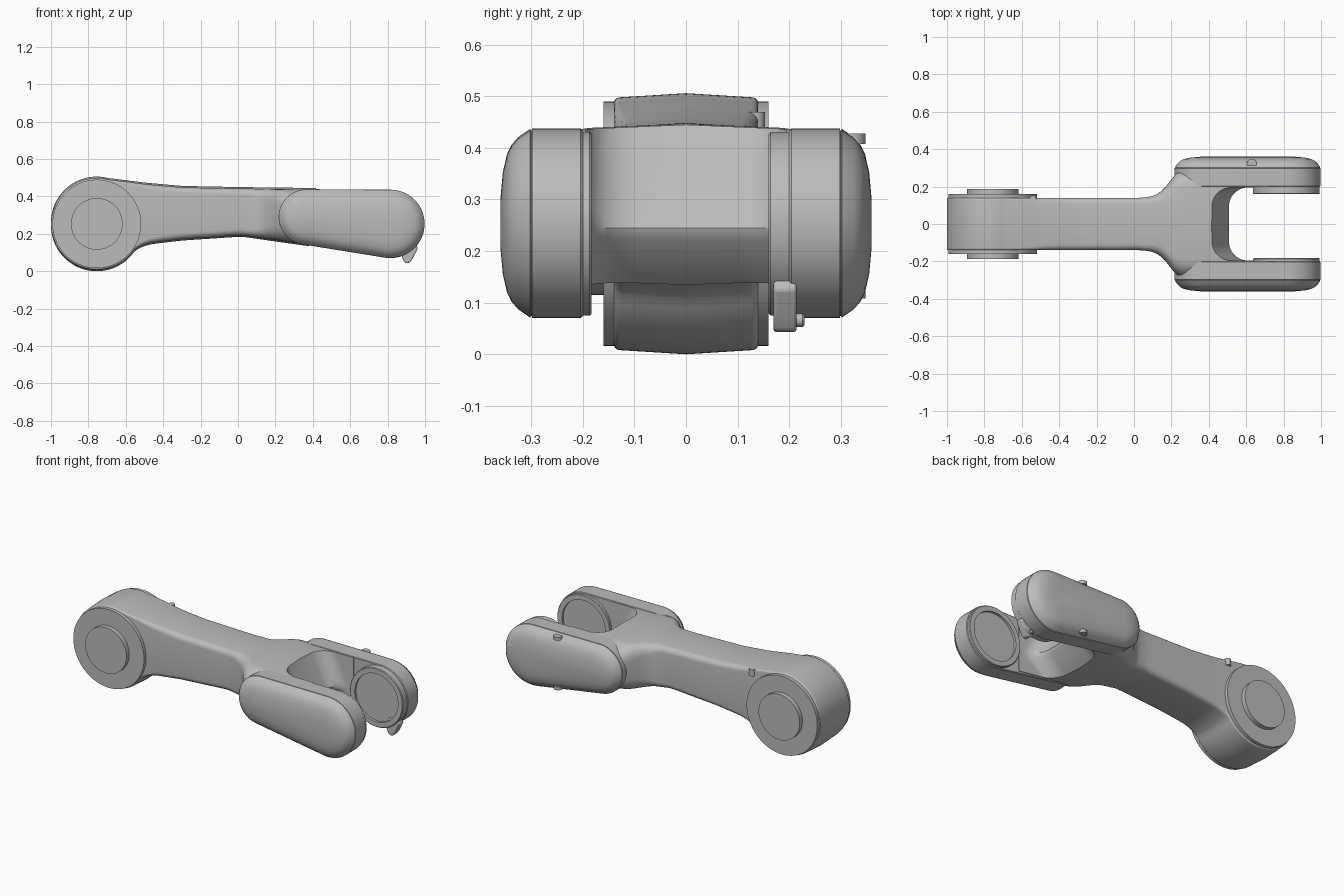
import bpy, bmesh
from math import pi, sin, cos, acos, atan2, hypot, sqrt, radians

if "Cube" in bpy.data.objects:
    bpy.data.objects.remove(bpy.data.objects["Cube"], do_unlink=True)

grey = bpy.data.materials.new("satin grey")
grey.use_nodes = True
grey.diffuse_color = (0.5, 0.5, 0.5, 1)
grey.node_tree.nodes["Principled BSDF"].inputs["Base Color"].default_value = (0.5, 0.5, 0.5, 1)

HUB_X, HUB_R, AXIS_Z = -0.755, 0.245, 0.253
TIP_X, TIP_R = 0.815, 0.183
NECK_X, NECK_Z, NECK_R = 0.365, 0.29, 0.148
SLOT = 0.195


def loft(name, rings):
    """Skin a list of equal-length point rings and close both ends."""
    bm = bmesh.new()
    loops = [[bm.verts.new(p) for p in ring] for ring in rings]
    n = len(loops[0])
    for a, b in zip(loops, loops[1:]):
        for i in range(n):
            j = (i + 1) % n
            bm.faces.new((a[i], a[j], b[j], b[i]))
    bm.faces.new(loops[0])
    bm.faces.new(loops[-1])
    bmesh.ops.recalc_face_normals(bm, faces=bm.faces)
    mesh = bpy.data.meshes.new(name)
    bm.to_mesh(mesh)
    bm.free()
    mesh.materials.append(grey)
    obj = bpy.data.objects.new(name, mesh)
    bpy.context.collection.objects.link(obj)
    return obj


def smooth(obj, angle=30):
    bpy.ops.object.select_all(action='DESELECT')
    obj.select_set(True)
    bpy.context.view_layer.objects.active = obj
    bpy.ops.object.shade_smooth_by_angle(angle=radians(angle))


def turned(name, x, z, steps, n=64):
    """Turned part about a y axis; steps are (radius, y) pairs."""
    obj = loft(name, [[(x + r * cos(2 * pi * i / n), y, z + r * sin(2 * pi * i / n))
                       for i in range(n)] for r, y in steps])
    smooth(obj)
    return obj


def curve(points):
    """Softened piecewise linear function."""
    def linear(x):
        if x <= points[0][0]:
            return points[0][1]
        for (x0, v0), (x1, v1) in zip(points, points[1:]):
            if x <= x1:
                return v0 + (v1 - v0) * (x - x0) / (x1 - x0)
        return points[-1][1]
    return lambda x: sum(linear(x + k * 0.008) for k in range(-3, 4)) / 7


# Arm outline: half width, top, bottom and edge rounding along x
width = curve([(0.04, 0.14), (0.11, 0.15), (0.16, 0.185), (0.2, 0.24), (0.24, 0.287)])
top = curve([(-0.7, 0.491), (-0.5, 0.466), (-0.3, 0.448), (0, 0.442), (0.4, 0.437), (0.7, 0.436)])
bottom = curve([(-0.58, 0.095), (-0.53, 0.132), (-0.47, 0.152), (-0.3, 0.172),
                (0.02, 0.193), (0.3, 0.153), (0.7, 0.1)])
rounding = curve([(-0.6, 0.012), (-0.45, 0.03), (0.08, 0.035), (0.24, 0.1), (0.7, 0.1)])


def section(x):
    disc = sqrt(max(HUB_R ** 2 - (x - HUB_X) ** 2, 0))
    hi = AXIS_Z + disc if x < -0.7 else top(x)
    lo = AXIS_Z - disc if x < -0.56 else bottom(x)
    w = width(x)
    c = min(rounding(x), 0.49 * (hi - lo))
    ring = []
    for k, (sy, z) in enumerate([(1, hi - c), (-1, hi - c), (-1, lo + c), (1, lo + c)]):
        for i in range(7):
            a = (k + i / 6) * pi / 2
            ring.append((x, sy * (w - c) + c * cos(a), z + c * sin(a)))
        if k in (0, 2):  # shallow central ridge
            ring.append((x, 0, hi + 0.008 if k == 0 else lo - 0.008))
    return ring


stations = [HUB_X - HUB_R * cos(pi / 2 * i / 20) for i in range(1, 20)]
stations += [HUB_X + 0.0145 * i for i in range(97)]
arm = loft("arm_body", [section(x) for x in stations])

# Slot between the fork arms, filleted at both sides
slot_profile = [(0.4, 0.6), (0.41, 0.455), (0.49, 0.28), (0.508, 0.245), (0.5, 0.222),
                (0.38, 0.135), (0.34, -0.1), (1.2, -0.1), (1.2, 0.6)]
fillet = 0.1
slot_rings = []
for i in range(-10, 11):
    a = abs(i) / 10 * pi / 2
    s = 1 if i > 0 else -1
    y = s * (SLOT - fillet + fillet * sin(a))
    slot_rings.append([(x + fillet * (1 - cos(a)), y, z) for x, z in slot_profile])
cutter = loft("slot_cutter", slot_rings)
cutter.hide_render = True
cut = arm.modifiers.new("slot", 'BOOLEAN')
cut.operation = 'DIFFERENCE'
cut.solver = 'EXACT'
cut.object = cutter
bpy.context.view_layer.update()
bpy.context.view_layer.objects.active = arm
bpy.ops.object.modifier_apply(modifier="slot")
bpy.data.objects.remove(cutter, do_unlink=True)
smooth(arm, 35)


def pod_ring(y, inset):
    """Outline wrapped round the neck circle and the tip circle."""
    dx, dz = TIP_X - NECK_X, AXIS_Z - NECK_Z
    lean = atan2(dz, dx)
    spread = acos((NECK_R - TIP_R) / hypot(dx, dz))
    ring = []
    for cx, cz, r, start, sweep in [
            (TIP_X, AXIS_Z, TIP_R, lean - spread, 2 * spread),
            (NECK_X, NECK_Z, NECK_R, lean + spread, 2 * (pi - spread))]:
        for i in range(25):
            a = start + sweep * i / 24
            ring.append((cx + (r - inset) * cos(a), y, cz + (r - inset) * sin(a)))
    return ring


pod_steps = [(0.2, 0.004), (0.204, 0), (0.298, 0), (0.299, 0.004), (0.301, 0.004), (0.302, 0.001),
             (0.325, 0.017), (0.338, 0.032), (0.347, 0.05), (0.355, 0.085), (0.36, 0.14)]

for side, label in ((1, "back"), (-1, "front")):
    # Fork pod with domed cover
    pod = loft(label + "_fork_pod", [pod_ring(side * y, d) for y, d in pod_steps])
    smooth(pod, 25)
    # Bearing seat on the inner face of the fork
    lip = 0.16 if side > 0 else 0.183
    turned(label + "_bearing_seat", TIP_X, AXIS_Z,
           [(r, side * y) for r, y in
            ((0.178, 0.21), (0.178, lip + 0.004), (0.174, lip), (0.145, lip), (0.145, lip + 0.014))])
    # Hub flange and raised centre disc
    turned(label + "_hub_flange", HUB_X, AXIS_Z,
           [(r, side * y) for r, y in
            ((0.237, 0.12), (0.237, 0.16), (0.138, 0.16), (0.138, 0.187))])


def screw(name, x, y, z, radius, height):
    bpy.ops.mesh.primitive_cylinder_add(vertices=24, radius=radius, depth=height, location=(x, y, z))
    obj = bpy.context.object
    obj.name = name
    obj.data.materials.append(grey)
    smooth(obj)
    return obj


# Cover screws and hub screw
screw("cover_screw_top", 0.63, 0.322, 0.418, 0.026, 0.02)
screw("cover_screw_bottom", 0.63, 0.322, 0.118, 0.026, 0.02)
screw("hub_screw", -0.54, 0.135, 0.45, 0.018, 0.04)

# Release lever under the back fork tip
lever_profile = [(0.875, 0.08), (0.885, 0.055), (0.9, 0.042), (0.918, 0.046), (0.935, 0.07),
                 (0.962, 0.125), (0.95, 0.15), (0.89, 0.15)]
lever = loft("release_lever", [[(x, y, z) for x, z in lever_profile] for y in (0.17, 0.214)])
soft = lever.modifiers.new("soft edges", 'BEVEL')
soft.width = 0.005
soft.segments = 2
smooth(lever)
turned("lever_pin", 0.905, 0.066, [(0.013, 0.19), (0.013, 0.226), (0.009, 0.23)], 20)
